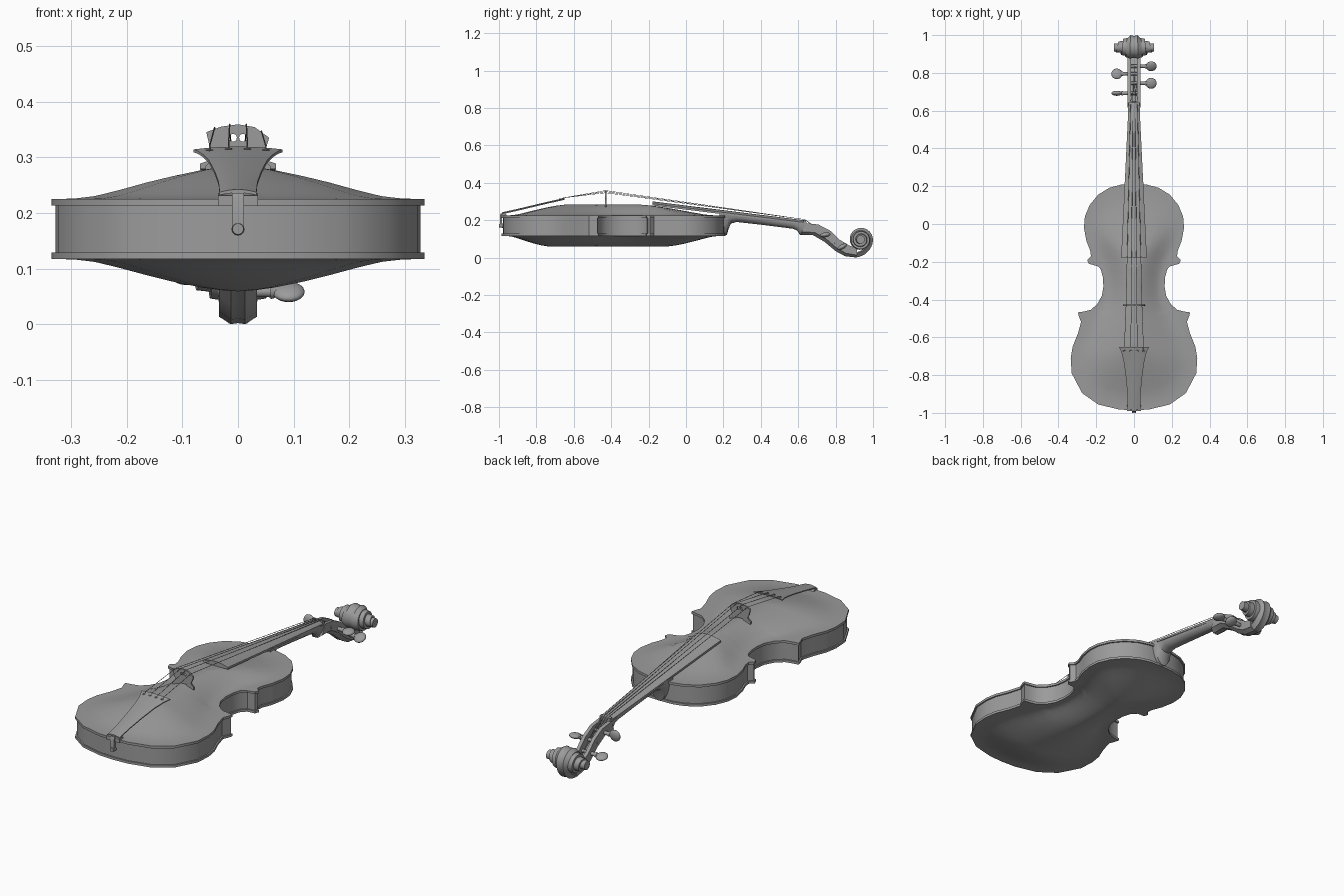
import bpy, bmesh, math
from mathutils import Vector

if "Cube" in bpy.data.objects:
    bpy.data.objects.remove(bpy.data.objects["Cube"])

def loft(name, rings, caps=True):
    """Skin a list of closed rings into one mesh."""
    bm = bmesh.new()
    vs = [[bm.verts.new(p) for p in r] for r in rings]
    n = len(rings[0])
    for a, b in zip(vs, vs[1:]):
        for i in range(n):
            j = (i + 1) % n
            bm.faces.new((a[i], a[j], b[j], b[i]))
    if caps:
        bm.faces.new(vs[0][::-1])
        bm.faces.new(vs[-1])
    bmesh.ops.remove_doubles(bm, verts=bm.verts, dist=1e-5)
    bmesh.ops.recalc_face_normals(bm, faces=bm.faces)
    me = bpy.data.meshes.new(name)
    bm.to_mesh(me)
    bm.free()
    ob = bpy.data.objects.new(name, me)
    bpy.context.collection.objects.link(ob)
    return ob

def prism(name, profile, x0, x1):
    return loft(name, [[(x, y, z) for y, z in profile] for x in (x0, x1)])

def wire(name, pts, radius):
    cu = bpy.data.curves.new(name, 'CURVE')
    cu.dimensions = '3D'
    cu.bevel_depth = radius
    cu.bevel_resolution = 1
    cu.use_fill_caps = True
    sp = cu.splines.new('POLY')
    sp.points.add(len(pts) - 1)
    for p, c in zip(sp.points, pts):
        p.co = (*c, 1)
    ob = bpy.data.objects.new(name, cu)
    bpy.context.collection.objects.link(ob)

def cyl(name, r1, r2, depth, loc, rot, n=16):
    bpy.ops.mesh.primitive_cone_add(vertices=n, radius1=r1, radius2=r2, depth=depth,
                                    location=loc, rotation=rot)
    bpy.context.object.name = name

def mix(a, b, f):
    return [(p + (r - p) * f, q + (s - q) * f) for (p, q), (r, s) in zip(a, b)]

def table(pts, v):
    """Linear lookup in a short list of (key, value)."""
    for (a, fa), (b, fb) in zip(pts, pts[1:]):
        if v <= b:
            return fa + (fb - fa) * max(0, (v - a) / (b - a))
    return pts[-1][1]

# Body outline, right half from neck to tail, then mirrored
half = [(0, .21), (.07, .208), (.13, .192), (.19, .155), (.235, .1), (.26, .04), (.265, -.02),
        (.252, -.09), (.232, -.14), (.228, -.17), (.248, -.19), (.24, -.21), (.2, -.214),
        (.176, -.24), (.165, -.28), (.162, -.33), (.17, -.38), (.195, -.425), (.23, -.455),
        (.27, -.464), (.297, -.468), (.292, -.49), (.28, -.518), (.297, -.58), (.325, -.65),
        (.335, -.71), (.33, -.79), (.275, -.895), (.19, -.955), (.08, -.982), (0, -.986)]
outline = half + [(-x, y) for x, y in half[-2:0:-1]]

def inset(pts, d):
    out = []
    for i, p in enumerate(pts):
        a, b = Vector(pts[i - 1]), Vector(pts[(i + 1) % len(pts)])
        t = (b - a).normalized()
        out.append((p[0] + t.y * d, p[1] - t.x * d))
    return out

rib_line = inset(outline, .007)
MID = .171

# Ribs and arched plates
loft("ribs", [[(x, y, z) for x, y in rib_line] for z in (.122, .22)])

arch = [(0, 0), (.04, 0), (.12, .02), (.22, .09), (.35, .27), (.5, .5), (.65, .71), (.8, .88), (.9, .96), (1, 1)]
waist = [(-.8, .33), (-.7, .325), (-.6, .28), (-.52, .235), (-.45, .19), (-.39, .165), (-.33, .158),
         (-.27, .162), (-.2, .182), (-.12, .222), (-.04, .255), (.05, .258)]

def plate(name, side, rise, y0, y1):
    rings = [[(x, y, MID + side * .042) for x, y in rib_line],
             [(x, y, MID + side * .042) for x, y in outline],
             [(x, y, MID + side * .054) for x, y in outline]]
    for t in (.04, .08, .12, .17, .22, .28, .35, .42, .5, .58, .65, .73, .8, .9, 1):
        ring = []
        for x, y in outline:
            px, py = x * (1 - t), y + (min(max(y, y0), y1) - y) * t
            h = min(t, max(0, 1 - abs(px) / table(waist, py)))
            ring.append((px, py, MID + side * (.054 + rise * table(arch, h))))
        rings.append(ring)
    loft(name, rings, caps=False)

plate("top_plate", 1, .06, -.62, -.28)
plate("back_plate", -1, .058, -.72, -.12)

# Neck with heel: (y, half width, bottom z)
def board_z(y):
    return .301 - .124 * (y + .18)

rings = []
for y, w, bot in ((.18, .054, .12), (.218, .05, .12), (.228, .047, .155), (.24, .045, .182), (.27, .043, .191),
                  (.42, .037, .174), (.57, .031, .155), (.595, .031, .145), (.61, .032, .12), (.65, .033, .12)):
    top = board_z(y) - .018
    rings.append([(w * math.cos(a), y, top + (top - bot) * math.sin(a))
                  for a in [math.pi + math.pi * k / 10 for k in range(11)]])
loft("neck", rings)

# Fingerboard and nut
rings = []
for y, w in ((-.178, .068), (.63, .029)):
    z = board_z(y)
    arc = [(w * k / 4, y, z - .012 * (k / 4) ** 2) for k in range(-4, 5)]
    rings.append(arc + [(w, y, z - .022), (-w, y, z - .022)])
loft("fingerboard", rings)
prism("nut", [(.628, .17), (.628, .202), (.642, .2), (.645, .17)], -.029, .029)

# Pegbox: paired bottom and top points along its side, keel narrowed underneath
low = [(.61, .12), (.68, .12), (.74, .085), (.80, .035), (.85, .008), (.915, 0)]
high = [(.64, .185), (.71, .176), (.77, .145), (.82, .097), (.87, .066), (.915, .05)]
rim, floor = mix(low, high, .27), mix(low, high, .4)
loft("pegbox_floor", [[(x, y, z) for y, z in line + floor[::-1]]
                      for x, line in ((-.034, rim), (-.013, low), (0, mix(low, high, .04)), (.013, low), (.034, rim))])
for s, side in ((-1, "left"), (1, "right")):
    prism("pegbox_cheek_" + side, rim + high[::-1], s * .017, s * .0345)

# Scroll: spiral that widens towards the eye
rings = []
N, turns = 108, 3
for i in range(N + 1):
    u = i / N
    th = u * turns * math.tau
    a = th - math.radians(105)
    r = .07 - .044 * u + .029 * max(0, 1 - th / 1.6) ** 2
    w = .034 + .068 * u ** 1.35
    d = .004 + .02 * max(0, 1 - 3 * u)
    ri = max(r - .03, .002)
    c, s = math.cos(a), math.sin(a)
    sec = [(-w, r - d), (-.5 * w, r), (0, r - .004), (.5 * w, r), (w, r - d), (w, ri), (-w, ri)]
    rings.append([(x, .934 + q * c, .097 + q * s) for x, q in sec])
loft("scroll", rings)
cyl("scroll_eye", .022, .022, .212, (0, .934, .097), (0, math.pi / 2, 0), 20)

# Pegs: (side, y, z, head tilt)
pegs = [(-1, .692, .15, 85), (1, .745, .122, 8), (-1, .795, .085, -15), (1, .835, .058, 30)]
for i, (s, y, z, tilt) in enumerate(pegs, 1):
    cyl(f"peg_shaft_{i}", .008, .01, .115, (s * .022, y, z), (0, s * math.pi / 2, 0), 12)
    cyl(f"peg_collar_{i}", .013, .011, .008, (s * .062, y, z), (0, s * math.pi / 2, 0), 12)
    bpy.ops.mesh.primitive_uv_sphere_add(segments=20, ring_count=10, location=(s * .091, y, z),
                                         rotation=(math.radians(tilt), 0, 0))
    head = bpy.context.object
    head.name = f"peg_head_{i}"
    head.scale = (.029, .029, .013)

# Bridge: flat outline with two round holes
cu = bpy.data.curves.new("bridge", 'CURVE')
cu.dimensions = '2D'
cu.fill_mode = 'BOTH'
cu.extrude = .004
shape = [(-.058, .27), (-.058, .284), (-.042, .3), (-.05, .315), (-.057, .345), (-.03, .355), (0, .359),
         (.03, .354), (.056, .335), (.05, .315), (.042, .3), (.058, .284), (.058, .27), (.025, .27),
         (.018, .288), (-.018, .288), (-.025, .27)]
holes = [[(cx + .007 * math.cos(k * math.tau / 12), .335 + .007 * math.sin(k * math.tau / 12))
          for k in range(12)] for cx in (-.009, .009)]
for pts in [shape] + holes:
    sp = cu.splines.new('POLY')
    sp.points.add(len(pts) - 1)
    sp.use_cyclic_u = True
    for p, c in zip(sp.points, pts):
        p.co = (*c, 0, 1)
bridge = bpy.data.objects.new("bridge", cu)
bpy.context.collection.objects.link(bridge)
bridge.rotation_euler = (math.pi / 2, 0, 0)
bridge.location.y = -.43

# Tailpiece: (y, half width, edge z), gently arched
rings = []
for y, w, z in ((-.985, .033, .237), (-.9, .035, .256), (-.82, .042, .275), (-.74, .052, .294),
                (-.69, .063, .305), (-.665, .072, .311), (-.65, .08, .314)):
    f = [k / 4 for k in range(-4, 5)]
    rings.append([(w * k, y, z + .005 * (1 - k * k)) for k in f] +
                 [(w * k, y, z - .005 + .004 * (1 - k * k)) for k in f[::-1]])
loft("tailpiece", rings)

# Saddle, tail loop and end button
prism("saddle", [(-.99, .212), (-.99, .231), (-.965, .236), (-.955, .22)], -.036, .036)
prism("tail_loop", [(-.975, .235), (-.991, .236), (-.995, .225), (-.995, .17), (-.985, .17), (-.985, .22)], -.011, .011)
cyl("end_button", .012, .01, .03, (0, -.985, .171), (math.pi / 2, 0, 0))

# Strings: tailpiece, over the bridge, across the nut, down to each peg
for i, (xt, xb, zb, xn, peg) in enumerate(((-.051, -.042, .353, -.018, 0), (-.017, -.015, .359, -.006, 2),
                                           (.017, .015, .359, .006, 3), (.05, .042, .347, .018, 1)), 1):
    _, py, pz, _ = pegs[peg]
    wire(f"string_{i}", [(xt, -.675, .31), (xt, -.655, .32), (xb, -.43, zb), (xn, .635, .204),
                         (xn * .7, py, pz + .008)], .0013)
    bpy.ops.mesh.primitive_torus_add(major_segments=12, minor_segments=6, major_radius=.005,
                                     minor_radius=.0015, location=(xt, -.672, .316 - abs(xt) * .06))
    bpy.context.object.name = f"string_hole_{i}"

# Dark grey finish on everything, smooth shading with crisp edges
grey = bpy.data.materials.new("dark_grey")
grey.diffuse_color = (.33, .33, .33, 1)
grey.use_nodes = True
grey.node_tree.nodes["Principled BSDF"].inputs["Base Color"].default_value = grey.diffuse_color
bpy.ops.object.select_all(action='DESELECT')
for ob in bpy.context.scene.objects:
    ob.data.materials.append(grey)
    if ob.type == 'MESH':
        ob.select_set(True)
        bpy.context.view_layer.objects.active = ob
bpy.ops.object.shade_smooth_by_angle(angle=math.radians(35))
